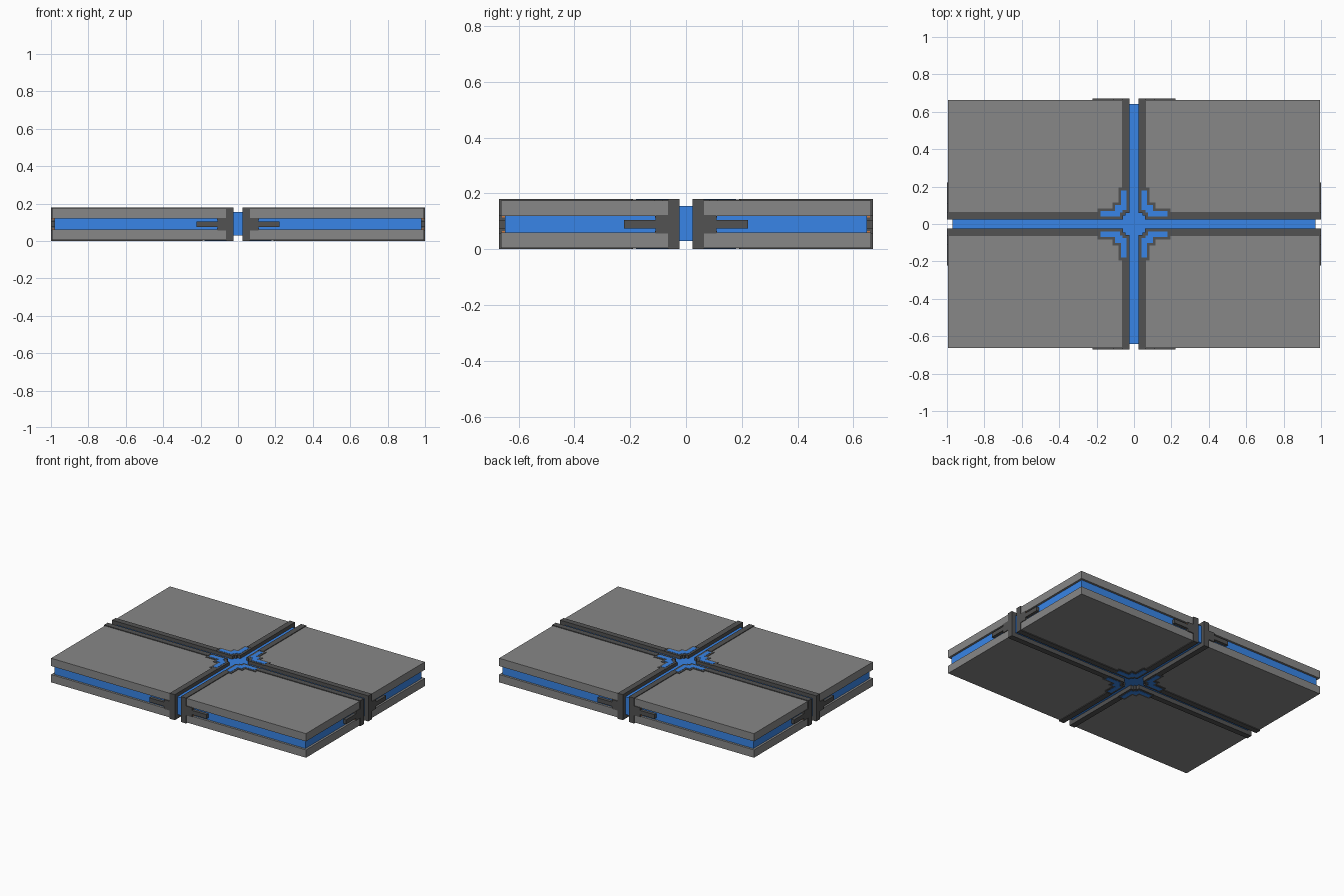
import bpy, bmesh
from mathutils import Vector

if "Cube" in bpy.data.objects:
    bpy.data.objects.remove(bpy.data.objects["Cube"])

MID = 0.09  # every part is symmetric about this height


def material(name, color):
    m = bpy.data.materials.new(name)
    m.diffuse_color = color
    m.use_nodes = True
    m.node_tree.nodes["Principled BSDF"].inputs["Base Color"].default_value = m.diffuse_color
    return m


BLUE = material("blue", (0.04, 0.235, 0.8, 1))
GREY = material("mid_grey", (0.245, 0.245, 0.245, 1))
DARK = material("dark_grey", (0.085, 0.085, 0.085, 1))
ORANGE = material("orange", (0.6, 0.2, 0.06, 1))


def prism(name, points, offset, mat, mirror=(True, True, False)):
    """Extrude a closed outline by offset and mirror it about the centre."""
    bm = bmesh.new()
    face = bm.faces.new([bm.verts.new(p) for p in points])
    ext = bmesh.ops.extrude_face_region(bm, geom=[face])
    bmesh.ops.translate(bm, vec=Vector(offset),
                        verts=[v for v in ext["geom"] if isinstance(v, bmesh.types.BMVert)])
    bmesh.ops.recalc_face_normals(bm, faces=bm.faces)
    mesh = bpy.data.meshes.new(name)
    bm.to_mesh(mesh)
    bm.free()
    obj = bpy.data.objects.new(name, mesh)
    obj.location.z = MID
    bpy.context.collection.objects.link(obj)
    mesh.materials.append(mat)
    if any(mirror):
        mod = obj.modifiers.new("mirror", 'MIRROR')
        mod.use_axis = mirror
        mod.use_mirror_merge = False
    return obj


def plan(name, pts, z0, z1, mat, mirror=(True, True, False)):
    return prism(name, [(x, y, z0) for x, y in pts], (0, 0, z1 - z0), mat, mirror)


def rect(x0, x1, y0, y1):
    return [(x0, y0), (x1, y0), (x1, y1), (x0, y1)]


# Top and bottom slabs of the four panels
plan("panel_slab", rect(0.06, 0.995, 0.06, 0.663), 0.03, 0.085, GREY, (True, True, True))

# Blue core sandwiched between the slabs
plan("panel_core", rect(0.05, 0.98, 0.05, 0.648), -0.03, 0.03, BLUE)

# Rails either side of the central channels
plan("long_rail", rect(0.19, 0.998, 0.024, 0.064), -0.09, 0.09, DARK)
plan("short_rail", rect(0.024, 0.064, 0.19, 0.668), -0.09, 0.09, DARK)

# Stepped corner brackets with raised blue inlays
bracket = [(0.045, 0.045), (0.06, 0.045), (0.06, 0.024), (0.195, 0.024),
           (0.195, 0.084), (0.115, 0.084), (0.115, 0.115), (0.084, 0.115),
           (0.084, 0.195), (0.024, 0.195), (0.024, 0.06), (0.045, 0.06)]
plan("corner_bracket", bracket, -0.088, 0.088, DARK)
inlay = [(0.061, 0.061), (0.075, 0.061), (0.075, 0.04), (0.18, 0.04),
         (0.18, 0.07), (0.101, 0.07), (0.101, 0.101), (0.07, 0.101),
         (0.07, 0.18), (0.04, 0.18), (0.04, 0.075), (0.061, 0.075)]
plan("corner_inlay", inlay, -0.0895, 0.0895, BLUE)

# Blue cross in the channels, widened in steps at the centre
cross = []
for sx, sy in ((1, 1), (-1, 1), (-1, -1), (1, -1)):
    quarter = [(0.97, 0.024), (0.06, 0.024), (0.06, 0.045), (0.045, 0.045),
               (0.045, 0.06), (0.024, 0.06), (0.024, 0.642)]
    quarter = [(x * sx, y * sy) for x, y in quarter]
    cross += quarter if sx * sy > 0 else quarter[::-1]
plan("channel_cross", cross, -0.06, 0.065, BLUE, (False, False, False))

# T-shaped edge clips at the rail ends
half = [(0.024, 0.09), (0.064, 0.09), (0.064, 0.033), (0.11, 0.033), (0.11, 0.015), (0.223, 0.015)]
clip = half + [(a, -z) for a, z in reversed(half)]
prism("front_back_clip", [(a, 0.648, z) for a, z in clip], (0, 0.022, 0), DARK)
prism("side_clip", [(0.978, a, z) for a, z in clip], (0.022, 0, 0), DARK)

# Thin orange accents tucked behind the shoulders of the clips
for s in (-1, 1):
    accent = rect(0.065, 0.111, s * 0.024, s * 0.03)
    prism("front_back_accent", [(a, 0.644, z) for a, z in accent], (0, 0.015, 0), ORANGE)
    prism("side_accent", [(0.976, a, z) for a, z in accent], (0.015, 0, 0), ORANGE)
